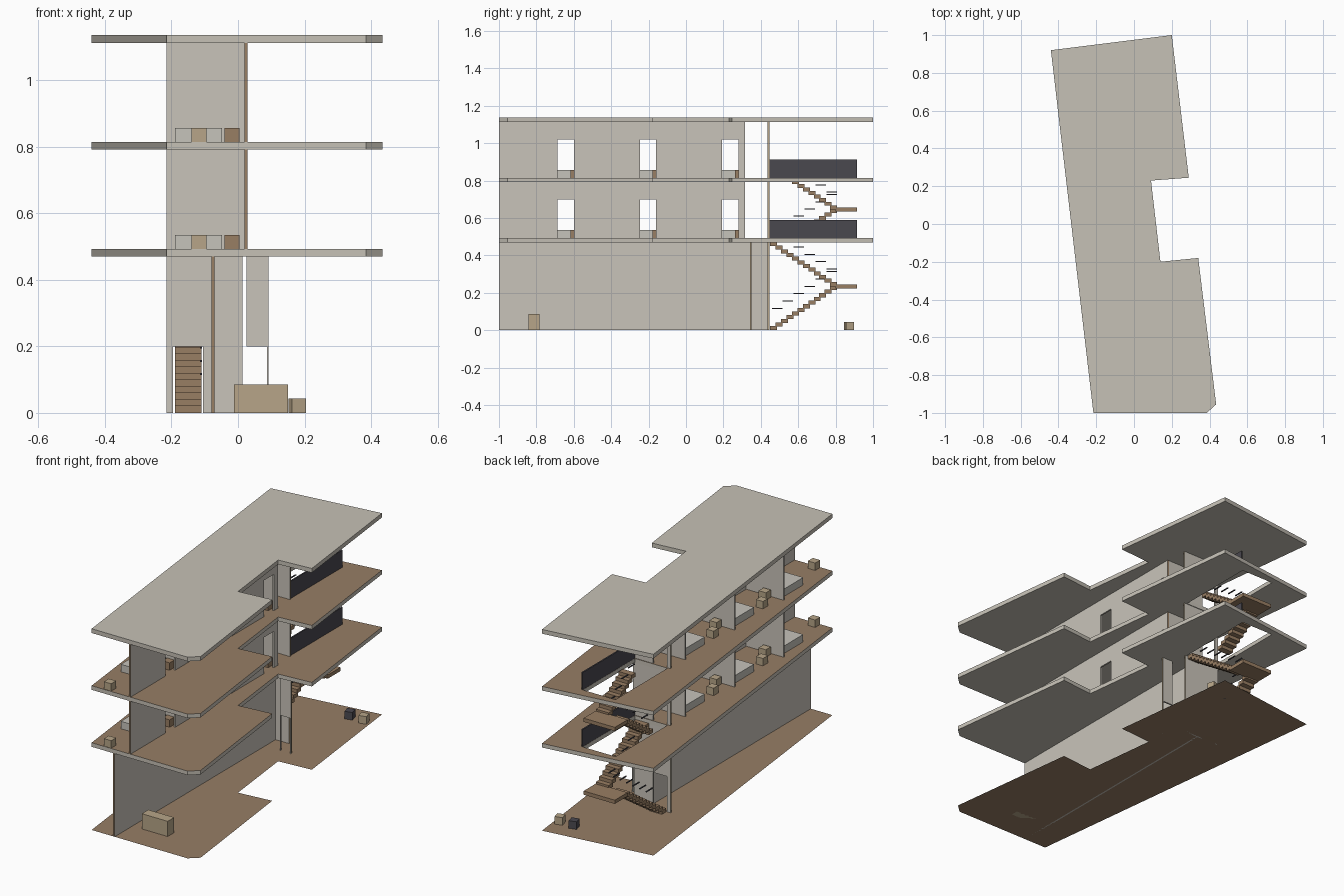
import bpy, bmesh
from math import radians
from mathutils import Matrix, Vector

if "Cube" in bpy.data.objects:
    bpy.data.objects.remove(bpy.data.objects["Cube"], do_unlink=True)


def material(name, r, g, b):
    lin = [((c / 255 + 0.055) / 1.055) ** 2.4 for c in (r, g, b)] + [1.0]
    m = bpy.data.materials.new(name)
    m.use_nodes = True
    m.diffuse_color = lin
    m.node_tree.nodes["Principled BSDF"].inputs["Base Color"].default_value = lin
    return m


plaster = material("plaster", 201, 196, 186)
concrete = material("concrete", 198, 193, 182)
floor_wood = material("floor_wood", 151, 126, 102)
stair_wood = material("stair_wood", 153, 126, 99)
tan_wood = material("tan_wood", 183, 165, 136)
linen = material("linen", 198, 195, 187)
charcoal = material("charcoal", 74, 72, 79)


def finish(name, bm, *mats):
    me = bpy.data.meshes.new(name)
    bm.to_mesh(me)
    bm.free()
    for m in mats:
        me.materials.append(m)
    ob = bpy.data.objects.new(name, me)
    bpy.context.collection.objects.link(ob)
    return ob


def add_box(bm, x, y, z, turn=0):
    """Box between (min, max) pairs, optionally turned about its own upright axis."""
    pairs = (x, y, z)
    centre = Vector([(a + b) / 2 for a, b in pairs])
    size = [b - a for a, b in pairs]
    mat = Matrix.Translation(centre) @ Matrix.Rotation(radians(turn), 4, "Z") @ Matrix.Diagonal(size + [1])
    bmesh.ops.create_cube(bm, size=1, matrix=mat)


def box(name, mat, x, y, z, turn=0):
    bm = bmesh.new()
    add_box(bm, x, y, z, turn)
    return finish(name, bm, mat)


# Floor plates
OUTLINE = [(-0.44, 0.92), (-0.215, -1), (0.385, -1), (0.435, -0.955), (0.34, -0.18),
           (0.14, -0.2), (0.09, 0.23), (0.29, 0.245), (0.2, 1)]
STAIRWELL = [(-0.2, 0.45), (0.005, 0.45), (0.005, 0.915), (-0.2, 0.915)]


def plate(name, z, thick, mats, hole=False):
    bm = bmesh.new()
    edges = []
    for loop in [OUTLINE] + ([STAIRWELL] if hole else []):
        vs = [bm.verts.new((x, y, z)) for x, y in loop]
        edges += [bm.edges.new((vs[i - 1], vs[i])) for i in range(len(vs))]
    bmesh.ops.triangle_fill(bm, edges=edges, use_beauty=True, normal=(0, 0, 1))
    if thick:
        ext = bmesh.ops.extrude_face_region(bm, geom=bm.faces[:])
        verts = [v for v in ext["geom"] if isinstance(v, bmesh.types.BMVert)]
        bmesh.ops.translate(bm, verts=verts, vec=(0, 0, thick))
        bmesh.ops.recalc_face_normals(bm, faces=bm.faces[:])
    bm.normal_update()
    for f in bm.faces:
        if not thick and f.normal.z < 0:
            f.normal_flip()
        f.material_index = int(len(mats) > 1 and f.normal.z > 0.5)
    finish(name, bm, *mats)


plate("ground_floor", 0, 0, [floor_wood])
plate("first_floor_slab", 0.47, 0.023, [concrete, floor_wood], True)
plate("second_floor_slab", 0.792, 0.023, [concrete, floor_wood], True)
plate("roof_slab", 1.113, 0.024, [concrete])

THICK = 0.009


def wall(name, axis, run, at, z, doors=(), door_h=0.205, end_mat=plaster):
    """Upright wall along an axis with door openings; its two ends take end_mat."""
    prof = [(run[0], z[0])]
    for a, b in doors:
        prof += [(a, z[0]), (a, z[0] + door_h), (b, z[0] + door_h), (b, z[0])]
    prof += [(run[1], z[0]), (run[1], z[1]), (run[0], z[1])]
    bm = bmesh.new()
    vs = [bm.verts.new((u, at, h) if axis == "x" else (at, u, h)) for u, h in prof]
    face = bm.faces.new(vs)
    ext = bmesh.ops.extrude_face_region(bm, geom=[face])
    verts = [v for v in ext["geom"] if isinstance(v, bmesh.types.BMVert)]
    bmesh.ops.translate(bm, verts=verts, vec=(0, THICK, 0) if axis == "x" else (THICK, 0, 0))
    bmesh.ops.recalc_face_normals(bm, faces=bm.faces[:])
    k = 0 if axis == "x" else 1
    for f in bm.faces:
        c = f.calc_center_median()[k]
        f.material_index = int(min(abs(c - run[0]), abs(c - run[1])) < 1e-4)
    finish(name, bm, plaster, end_mat)


# Ground floor walls
STAIR_DOOR = [(-0.195, -0.105)]
wall("ground_long_wall", "y", (-1, 0.437), -0.08, (0, 0.47), end_mat=stair_wood)
wall("ground_stair_wall", "x", (-0.215, 0.013), 0.437, (0, 0.47), STAIR_DOOR, 0.2, tan_wood)
wall("entrance_wall", "x", (0.025, 0.091), 0.341, (0, 0.47), [(0.0255, 0.087)], 0.2, tan_wood)

# Ground floor furniture
box("sideboard", tan_wood, (-0.012, 0.15), (-0.842, -0.784), (0, 0.086))
box("tan_stool", tan_wood, (0.156, 0.199), (0.85, 0.893), (0, 0.043), 15)
box("dark_stool", charcoal, (0.068, 0.111), (0.85, 0.893), (0, 0.043), 15)

# Upper storeys: walls, rooms and furniture
ROOM = 0.44
for level, z, top in (("first", 0.493, 0.792), ("second", 0.815, 1.113)):
    doors = [(-0.687 + i * ROOM, -0.6 + i * ROOM) for i in range(3)]
    wall(level + "_long_wall", "y", (-1, 0.315), 0.019, (z, top), doors, end_mat=stair_wood)
    wall(level + "_stair_wall", "x", (-0.215, 0.019), 0.437, (z, top), STAIR_DOOR, end_mat=tan_wood)
    h = (z, z + 0.042)
    for i in range(3):
        dy = i * ROOM
        tag = f"_{level}_{i + 1}"
        wall("partition" + tag, "x", (-0.215, 0.019), -0.574 + dy, (z, top))
        box("bed" + tag, linen, (-0.19, -0.048), (-0.775 + dy, -0.576 + dy), h)
        box("night_stand" + tag, stair_wood, (-0.04, 0.005), (-0.618 + dy, -0.576 + dy), h)
        box("stool" + tag, tan_wood, (-0.14, -0.095), (-0.997 + dy, -0.953 + dy), h)
        if i:
            box("second_stool" + tag, tan_wood, (-0.188, -0.145), (-0.902 + dy, -0.858 + dy), h)
    # Guard panel along the stairwell
    box(level + "_guard_panel", charcoal, (0.006, 0.014), (0.442, 0.915), (z, z + 0.097))

# Stairs: two flights joined by a landing
RUN, TURN_Y = 0.0292, 0.8


def staircase(name, z0, z1, steps):
    mid = (z0 + z1) / 2
    rise = (mid - z0) / steps
    treads, rails = bmesh.new(), bmesh.new()
    add_box(treads, (-0.195, 0.0), (TURN_Y, 0.914), (mid - 0.011, mid + 0.01))
    for i in range(steps):
        y = TURN_Y - (i + 1) * RUN
        span = (y, y + RUN + 0.008)
        low, high = mid - (i + 1) * rise, mid + i * rise
        add_box(treads, (-0.19, -0.11), span, (low, low + rise + 0.002))
        add_box(treads, (-0.082, -0.002), span, (high, high + rise + 0.002))
        # Short handrail bars beside every second tread
        if i % 2 == 0:
            bar = (y - 0.02, y + 0.036)
            add_box(rails, (-0.114, -0.108), bar, (low + 0.095, low + 0.1))
            add_box(rails, (-0.084, -0.078), bar, (high + 0.09, high + 0.095))
    finish(name + "_stairs", treads, stair_wood)
    finish(name + "_handrail_bars", rails, charcoal)


staircase("lower", 0, 0.47, 12)
staircase("upper", 0.493, 0.8, 8)
